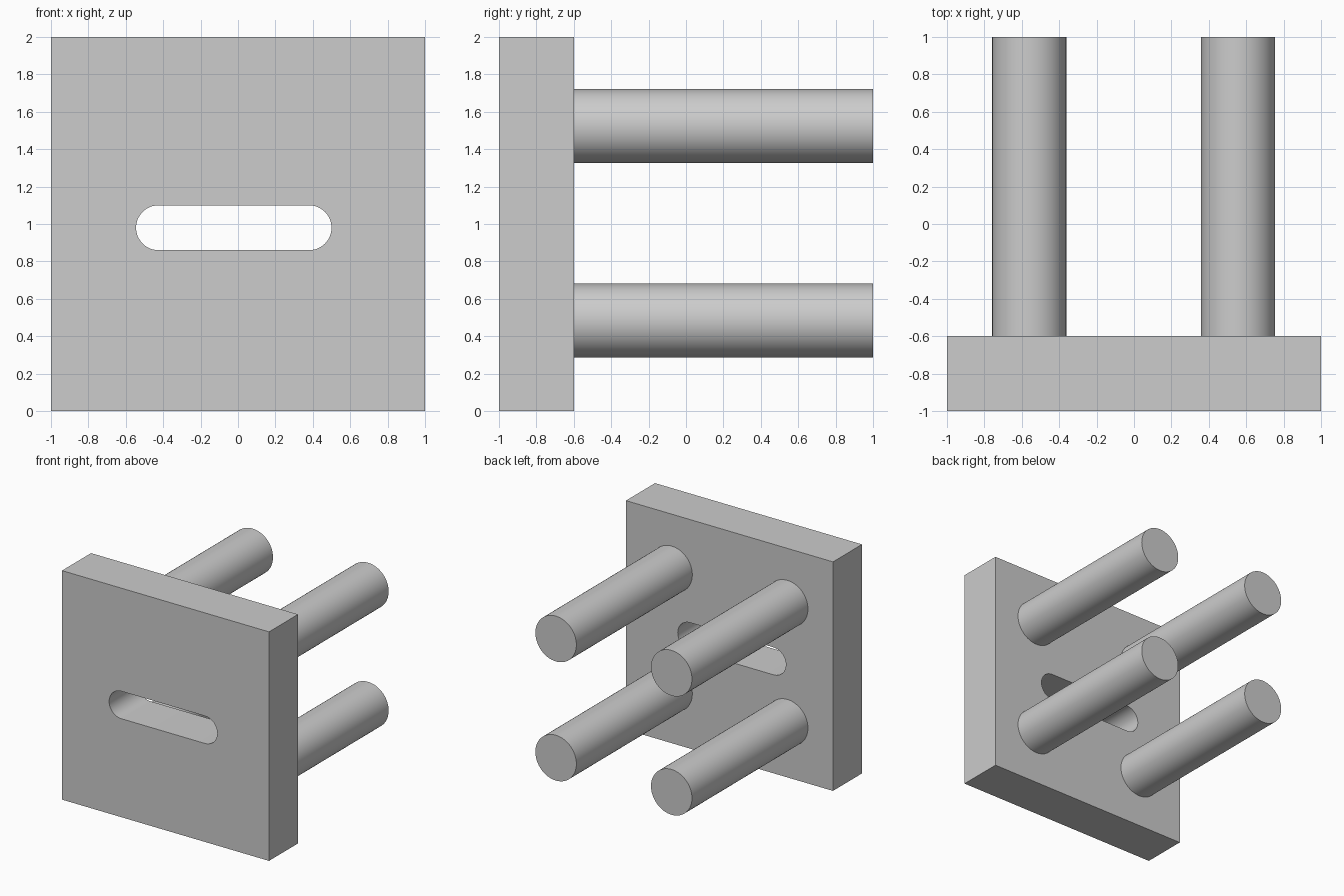
import bpy
import bmesh
from math import sin, cos, pi
from mathutils import Matrix, Vector

cube = bpy.data.objects.get("Cube")
if cube:
    bpy.data.objects.remove(cube, do_unlink=True)

GREY = (0.604, 0.604, 0.604, 1.0)
grey = bpy.data.materials.new("plain grey")
grey.use_nodes = True
grey.diffuse_color = GREY
grey.node_tree.nodes["Principled BSDF"].inputs["Base Color"].default_value = GREY

FRONT, PLATE_BACK, POST_END = -1.0, -0.6, 1.0


def finish(bm, name):
    """Turn a bmesh into a grey object with smooth curves and sharp edges."""
    bmesh.ops.recalc_face_normals(bm, faces=bm.faces)
    mesh = bpy.data.meshes.new(name)
    bm.to_mesh(mesh)
    bm.free()
    mesh.materials.append(grey)
    obj = bpy.data.objects.new(name, mesh)
    bpy.context.collection.objects.link(obj)
    bpy.ops.object.select_all(action="DESELECT")
    obj.select_set(True)
    bpy.context.view_layer.objects.active = obj
    bpy.ops.object.shade_smooth_by_angle(angle=pi / 6)
    return obj


def add_loop(bm, points):
    """Closed outline in the front plane."""
    verts = [bm.verts.new((x, FRONT, z)) for x, z in points]
    return [bm.edges.new((v, verts[i - 1])) for i, v in enumerate(verts)]


def slot_outline(left, right, z, radius, steps=24):
    """Rounded slot between two end centres."""
    points = []
    for cx, start in ((right, -pi / 2), (left, pi / 2)):
        for i in range(steps + 1):
            a = start + pi * i / steps
            points.append((cx + radius * cos(a), z + radius * sin(a)))
    return points


# Square plate with a slot through it
bm = bmesh.new()
edges = add_loop(bm, [(-1, 0), (1, 0), (1, 2), (-1, 2)])
edges += add_loop(bm, slot_outline(-0.425, 0.38, 0.98, 0.12))
bmesh.ops.triangle_fill(bm, edges=edges, use_beauty=True, normal=Vector((0, -1, 0)))
result = bmesh.ops.extrude_face_region(bm, geom=bm.faces[:], use_keep_orig=True)
moved = [g for g in result["geom"] if isinstance(g, bmesh.types.BMVert)]
bmesh.ops.translate(bm, verts=moved, vec=(0, PLATE_BACK - FRONT, 0))
finish(bm, "slotted_plate")

# Four round posts standing out of the back
for side, x in (("right", -0.56), ("left", 0.557)):
    for level, z in (("lower", 0.483), ("upper", 1.523)):
        bm = bmesh.new()
        place = Matrix.Translation((x, (PLATE_BACK + POST_END) / 2, z))
        bmesh.ops.create_cone(
            bm, cap_ends=True, segments=64, radius1=0.198, radius2=0.198,
            depth=POST_END - PLATE_BACK, matrix=place @ Matrix.Rotation(pi / 2, 4, "X"))
        finish(bm, f"{level}_{side}_post")
